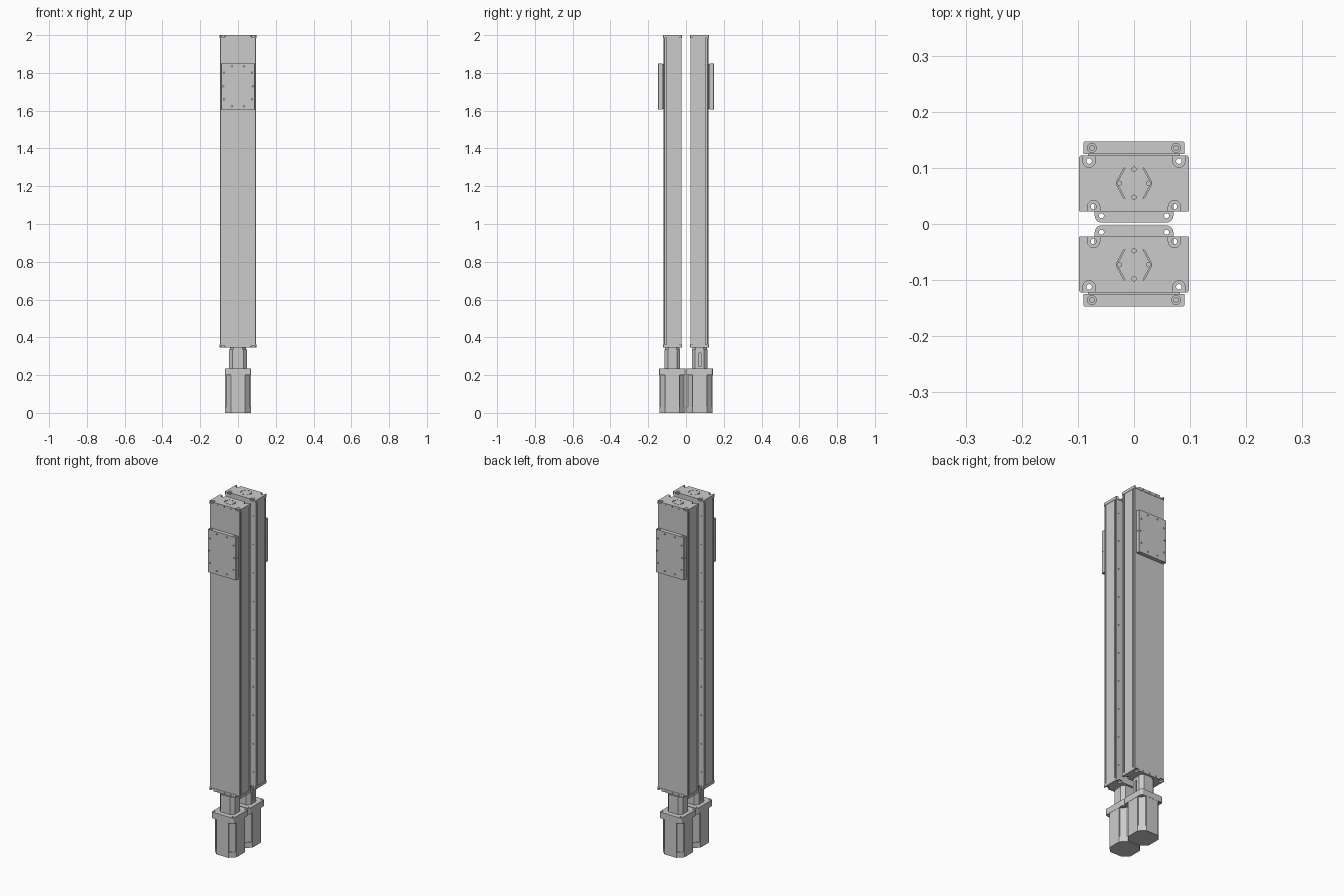
import bpy, bmesh, math
from mathutils import Matrix, Vector

if "Cube" in bpy.data.objects:
    bpy.data.objects.remove(bpy.data.objects["Cube"])

YC = -0.0725            # screw axis of the front unit
Z0, Z1 = 0.345, 2.0     # ends of the rail
parts = []


def add_box(bm, x0, x1, y0, y1, z0, z1):
    m = Matrix.Translation(((x0 + x1) / 2, (y0 + y1) / 2, (z0 + z1) / 2))
    m = m @ Matrix.Diagonal((x1 - x0, y1 - y0, z1 - z0, 1))
    bmesh.ops.create_cube(bm, size=1, matrix=m)


def add_cyl(bm, a, b, r, n=16):
    a, b = Vector(a), Vector(b)
    rot = (b - a).to_track_quat('Z', 'Y').to_matrix().to_4x4()
    bmesh.ops.create_cone(bm, cap_ends=True, segments=n, radius1=r, radius2=r,
                          depth=(b - a).length, matrix=Matrix.Translation((a + b) / 2) @ rot)


def add_prism(bm, pts, z0, z1):
    f = bm.faces.new([bm.verts.new((x, y, z0)) for x, y in pts])
    ext = bmesh.ops.extrude_face_region(bm, geom=[f])['geom']
    bmesh.ops.translate(bm, vec=(0, 0, z1 - z0),
                        verts=[v for v in ext if isinstance(v, bmesh.types.BMVert)])


def finish(name, bm, keep=True):
    bmesh.ops.recalc_face_normals(bm, faces=bm.faces)
    me = bpy.data.meshes.new(name)
    bm.to_mesh(me)
    bm.free()
    ob = bpy.data.objects.new(name, me)
    bpy.context.collection.objects.link(ob)
    if keep:
        parts.append(ob)
    return ob


def cut(ob, bm):
    cutter = finish("cutter", bm, keep=False)
    mod = ob.modifiers.new("cut", 'BOOLEAN')
    mod.operation, mod.solver, mod.use_self = 'DIFFERENCE', 'EXACT', True
    mod.object = cutter
    bpy.context.view_layer.objects.active = ob
    bpy.ops.object.modifier_apply(modifier=mod.name)
    bpy.data.objects.remove(cutter)


def mirrored(half):
    return half + [(-x, y) for x, y in reversed(half)]


def octagon(hx, hy, c):
    return mirrored([(hx - c, YC - hy), (hx, YC - hy + c), (hx, YC + hy - c), (hx - c, YC + hy)])


THROUGH = [(s * x, y) for s in (-1, 1) for x, y in ((0.08, -0.112), (0.072, -0.031))]

# Extruded rail with side slots
bm = bmesh.new()
add_prism(bm, mirrored([
    (0.093, -0.120), (0.096, -0.117), (0.096, -0.110), (0.088, -0.110), (0.088, -0.104),
    (0.096, -0.104), (0.096, -0.038), (0.089, -0.038), (0.089, -0.030), (0.096, -0.030),
    (0.096, -0.024)]), Z0 + 0.016, Z1 - 0.016)
rail = finish("rail", bm)
bm = bmesh.new()
for x, y in THROUGH:
    add_cyl(bm, (x, y, Z0 - 0.1), (x, y, Z1 + 0.1), 0.005, 12)
for s in (-1, 1):       # mounting holes along the base
    for i in range(10):
        z = 1.172 + (i - 4.5) * 0.163
        add_cyl(bm, (s * 0.081, -0.028, z), (s * 0.081, -0.01, z), 0.0035, 12)
cut(rail, bm)

# End plates with corner pockets, screw holes and bearing marks
for name, z0, z1, face, d in (("top_end_plate", Z1 - 0.016, Z1, Z1, 1),
                              ("bottom_end_plate", Z0, Z0 + 0.016, Z0, -1)):
    bm = bmesh.new()
    add_prism(bm, mirrored([(0.095, -0.122), (0.098, -0.119), (0.098, -0.024),
                            (0.096, -0.022)]), z0, z1)
    plate = finish(name, bm)
    bm = bmesh.new()
    lo, hi = sorted((face - d * 0.009, face + d * 0.01))
    for x, y in THROUGH:
        add_cyl(bm, (x, y, z0 - 0.02), (x, y, z1 + 0.02), 0.005, 12)
        add_cyl(bm, (x, y, lo), (x, y, hi), 0.011, 20)
        ys = (-0.13, y) if y < YC else (y, -0.01)
        add_box(bm, x - 0.011, x + 0.011, *ys, lo, hi)
    for x in (-0.042, 0, 0.042):
        add_cyl(bm, (x, -0.13, z0 + 0.008), (x, -0.118, z0 + 0.008), 0.004, 12)
    if d > 0:
        for x, y in ((0, 0.025), (0, -0.025), (0.026, 0), (-0.026, 0)):
            add_cyl(bm, (x, YC + y, lo), (x, YC + y, hi), 0.004, 12)
        for s in (-1, 1):
            add_prism(bm, [(s * x, YC + y) for x, y in (
                (0.018, 0.027), (0.031, 0.003), (0.031, -0.003), (0.018, -0.027),
                (0.016, -0.027), (0.029, -0.003), (0.029, 0.003), (0.016, 0.027))],
                Z1 - 0.004, Z1 + 0.01)
    cut(plate, bm)

# Carriage plate with bolt pattern and grease ports
bm = bmesh.new()
add_prism(bm, mirrored([(0.088, -0.147), (0.09, -0.145), (0.09, -0.125)]), 1.605, 1.85)
carriage = finish("carriage", bm)
bm = bmesh.new()
for x, z in ((0.032, 0.106), (0.074, 0.07), (0.079, 0), (0.074, -0.07), (0.032, -0.106)):
    for s in (-1, 1):
        add_cyl(bm, (s * x, -0.16, 1.73 + z), (s * x, -0.137, 1.73 + z), 0.004, 12)
for s in (-1, 1):
    add_cyl(bm, (s * 0.087, -0.138, 1.73), (s * 0.1, -0.138, 1.73), 0.004, 12)
    for z0, z1 in ((1.6, 1.609), (1.846, 1.86)):
        add_cyl(bm, (s * 0.075, -0.1355, z0), (s * 0.075, -0.1355, z1), 0.008, 16)
cut(carriage, bm)

bm = bmesh.new()
for s in (-1, 1):
    for z0, z1 in ((1.606, 1.612), (1.843, 1.849)):
        add_cyl(bm, (s * 0.075, -0.1355, z0), (s * 0.075, -0.1355, z1), 0.0055, 6)
finish("carriage_end_screws", bm)

bm = bmesh.new()
add_box(bm, -0.082, 0.082, -0.126, -0.119, 1.609, 1.846)
finish("carriage_neck", bm)

# Coupling housing with one access slot
bm = bmesh.new()
add_prism(bm, octagon(0.048, 0.042, 0.018), 0.234, 0.335)
add_prism(bm, octagon(0.042, 0.039, 0.018), 0.335, Z0 + 0.001)
housing = finish("coupling_housing", bm)
bm = bmesh.new()
add_box(bm, -0.06, -0.025, YC - 0.006, YC + 0.006, 0.245, 0.315)
add_cyl(bm, (-0.06, YC, 0.315), (-0.025, YC, 0.315), 0.006)
cut(housing, bm)

# Motor: flange, stepped octagonal body, rear cap
bm = bmesh.new()
add_box(bm, -0.07, 0.07, YC - 0.07, YC + 0.07, 0.2, 0.235)
edges = [e for e in bm.edges if abs(e.verts[0].co.z - e.verts[1].co.z) > 0.01]
bmesh.ops.bevel(bm, geom=edges, offset=0.012, segments=4, affect='EDGES', profile=0.5)
flange = finish("motor_flange", bm)
bm = bmesh.new()
for sx in (-1, 1):
    for sy in (-1, 1):
        x, y = sx * 0.058, YC + sy * 0.058
        add_cyl(bm, (x, y, 0.19), (x, y, 0.25), 0.0045, 12)
cut(flange, bm)

corner = [(0.038, 0.069), (0.038, 0.062), (0.062, 0.038), (0.069, 0.038)]
bm = bmesh.new()
add_prism(bm, mirrored([(x, YC - y) for x, y in corner] +
                       [(x, YC + y) for x, y in reversed(corner)]), 0.03, 0.2)
finish("motor_body", bm)
bm = bmesh.new()
add_prism(bm, octagon(0.069, 0.069, 0.031), 0, 0.03)
finish("motor_rear_cap", bm)

# Rear unit: same parts turned half way round
for ob in parts:
    twin = bpy.data.objects.new("rear_" + ob.name, ob.data)
    twin.rotation_euler.z = math.pi
    bpy.context.collection.objects.link(twin)
    ob.name = "front_" + ob.name
